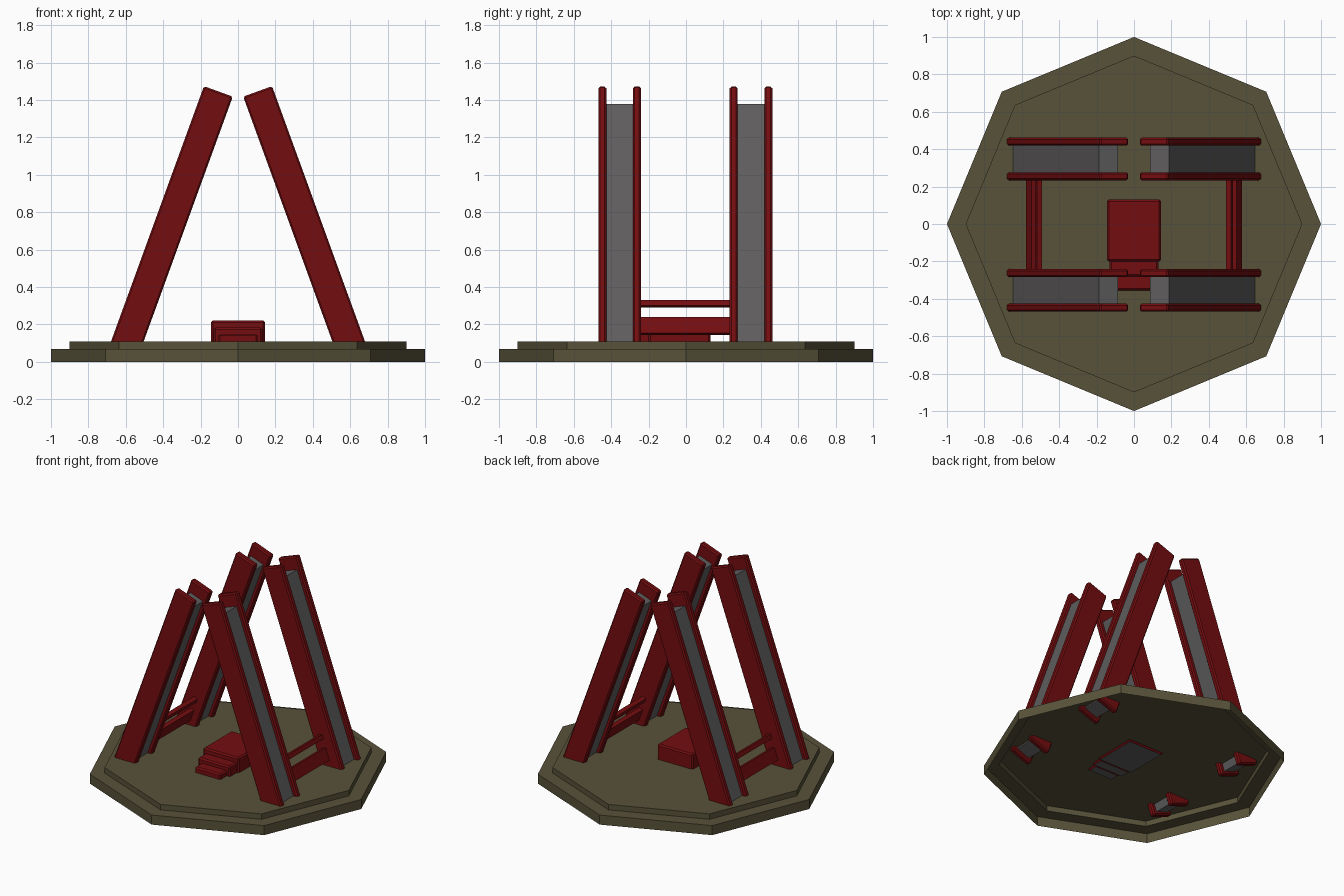
import bpy, bmesh, math
from mathutils import Matrix, Vector

if "Cube" in bpy.data.objects:
    bpy.data.objects.remove(bpy.data.objects["Cube"])


def material(name, rgb):
    m = bpy.data.materials.new(name)
    m.diffuse_color = (*rgb, 1)
    m.use_nodes = True
    m.node_tree.nodes["Principled BSDF"].inputs["Base Color"].default_value = m.diffuse_color
    return m


RED = material("dark red paint", (0.175, 0.004, 0.005))
OLIVE = material("olive stone", (0.098, 0.085, 0.041))
GREY = material("grey metal", (0.115, 0.11, 0.11))
TILT = math.radians(20)


def finish(bm, name, *mats):
    me = bpy.data.meshes.new(name)
    bm.to_mesh(me)
    bm.free()
    for m in mats:
        me.materials.append(m)
    ob = bpy.data.objects.new(name, me)
    bpy.context.collection.objects.link(ob)
    return ob


def box(name, centre, size, mat, tilt=0.0, bevel=0.0, grey_bottom=False):
    bm = bmesh.new()
    bmesh.ops.create_cube(bm, size=1, matrix=Matrix.Diagonal((*size, 1)))
    if bevel:
        bmesh.ops.bevel(bm, geom=bm.edges[:], offset=bevel, segments=1,
                        affect='EDGES', profile=0.5)
    bm.normal_update()
    if grey_bottom:
        for f in bm.faces:
            if f.normal.z < -0.9:
                f.material_index = 1
    bm.transform(Matrix.Translation(centre) @ Matrix.Rotation(tilt, 4, 'Y'))
    return finish(bm, name, mat, *([GREY] if grey_bottom else []))


# Octagonal two-tier base: a thin shell open underneath
bm = bmesh.new()
rings = []
for r, z in ((1, 0), (1, 0.07), (0.9, 0.07), (0.9, 0.11)):
    rings.append([bm.verts.new((r * math.cos(i * math.pi / 4),
                                r * math.sin(i * math.pi / 4), z)) for i in range(8)])
for a, b in zip(rings, rings[1:]):
    for i in range(8):
        j = (i + 1) % 8
        bm.faces.new((a[i], a[j], b[j], b[i]))
bm.faces.new(rings[-1])
finish(bm, "octagon_base", OLIVE)

# Leaning legs: two red rails with a recessed grey web, mirrored left and right
for side, s in (("left", -1), ("right", 1)):
    up = Vector((-s * math.sin(TILT), 0, math.cos(TILT)))
    top = Vector((s * 0.105, 0, 1.446))
    for row, y in (("front", -0.355), ("back", 0.3475)):
        for k in (-1, 1):
            length = 1.48
            c = top - up * length / 2 + Vector((0, y + k * 0.0925, 0))
            box(f"{side}_{row}_rail", c, (0.164, 0.043, length), RED,
                -s * TILT, bevel=0.009)
        length = 1.365
        c = top - up * (0.092 + length / 2) + Vector((0, y, 0))
        box(f"{side}_{row}_web", c, (0.107, 0.15, length), GREY, -s * TILT)
    # Cross bars joining front and back legs
    box(f"{side}_lower_bar", (s * 0.549, -0.004, 0.192), (0.03, 0.48, 0.09), RED,
        -s * TILT)
    box(f"{side}_upper_bar", (s * 0.511, -0.004, 0.31), (0.03, 0.48, 0.032), RED,
        -s * TILT)

# Central platform with two front steps
for name, half, y0, y1, z in (("platform", 0.145, -0.2, 0.13, 0.22),
                              ("upper_step", 0.13, -0.28, -0.19, 0.183),
                              ("lower_step", 0.105, -0.355, -0.27, 0.15)):
    box(name, (0, (y0 + y1) / 2, (z + 0.1) / 2), (2 * half, y1 - y0, z - 0.1), RED,
        bevel=0.01, grey_bottom=True)
